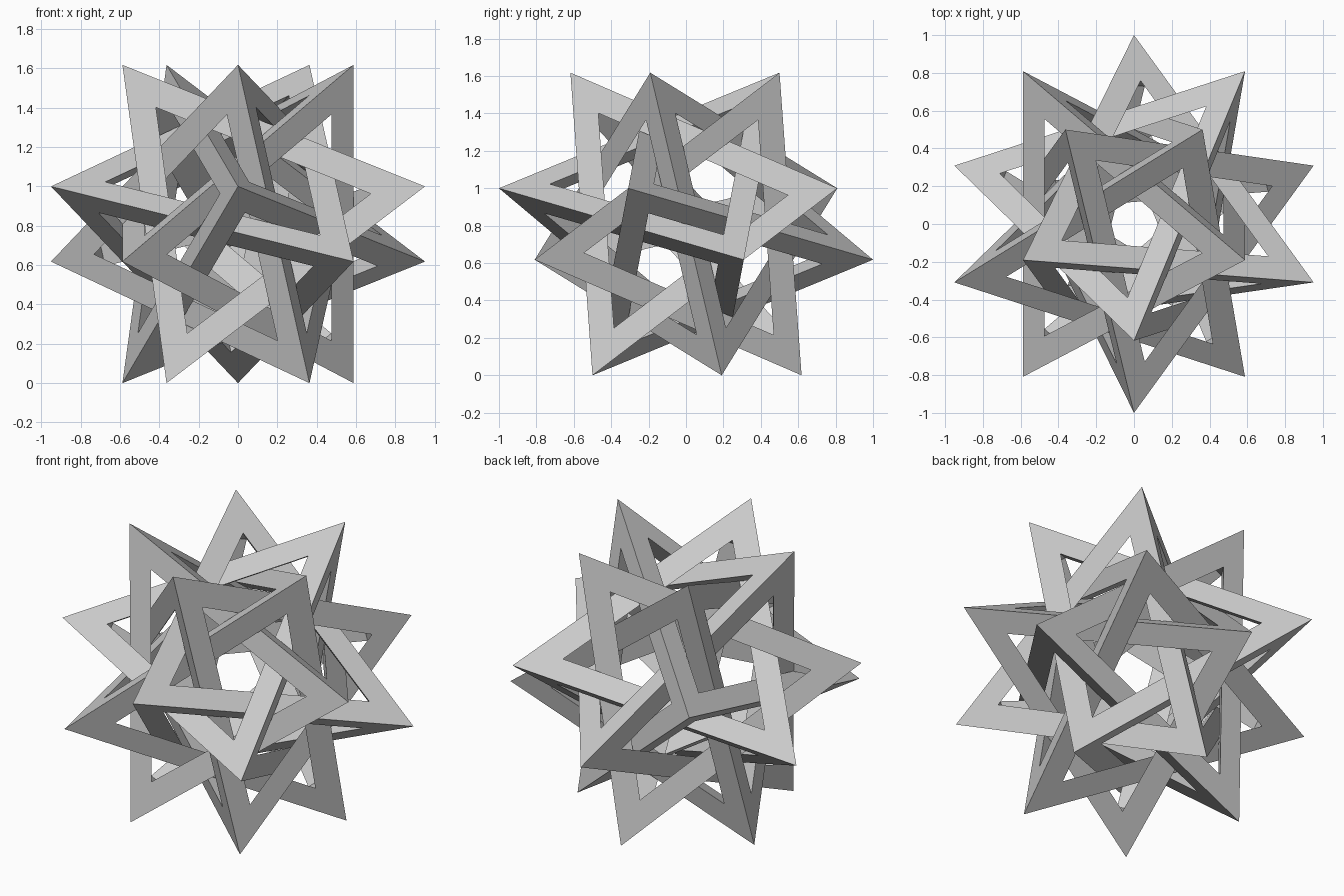
import bpy, bmesh
from math import radians, sin, cos, sqrt
from mathutils import Vector
from itertools import combinations

if "Cube" in bpy.data.objects:
    bpy.data.objects.remove(bpy.data.objects["Cube"])

PHI = (1 + sqrt(5)) / 2
HOLE = 0.71  # size of each triangular opening relative to its face


def polar(r, deg, z):
    return Vector((r * cos(radians(deg)), r * sin(radians(deg)), z))


def tetra_frame(name, a):
    # four corners, one on each level of a dodecahedron
    c = [polar(1 / PHI, a, PHI), polar(1, a + 144, 1),
         polar(1, a - 108, 1 / PHI), polar(1 / PHI, a + 36, 0)]
    bm = bmesh.new()
    corner = [bm.verts.new(p) for p in c]
    hole = {}
    for k in range(4):
        ids = [i for i in range(4) if i != k]
        mid = sum((c[i] for i in ids), Vector()) / 3
        for i in ids:
            hole[k, i] = bm.verts.new(mid + HOLE * (c[i] - mid))
    # triangular-section beams: two outer strips and one inner wall per edge
    for i, j in combinations(range(4), 2):
        k, l = [n for n in range(4) if n not in (i, j)]
        for f in (k, l):
            bm.faces.new((corner[i], corner[j], hole[f, j], hole[f, i]))
        bm.faces.new((hole[k, i], hole[k, j], hole[l, j], hole[l, i]))
    # inner corner facets
    for i in range(4):
        bm.faces.new([hole[k, i] for k in range(4) if k != i])
    bmesh.ops.recalc_face_normals(bm, faces=bm.faces)
    me = bpy.data.meshes.new(name)
    bm.to_mesh(me)
    bm.free()
    bpy.context.collection.objects.link(bpy.data.objects.new(name, me))


# five interlocked frames around the vertical axis
for n in range(5):
    tetra_frame(f"tetrahedron_frame_{n + 1}", -90 + 72 * n)
